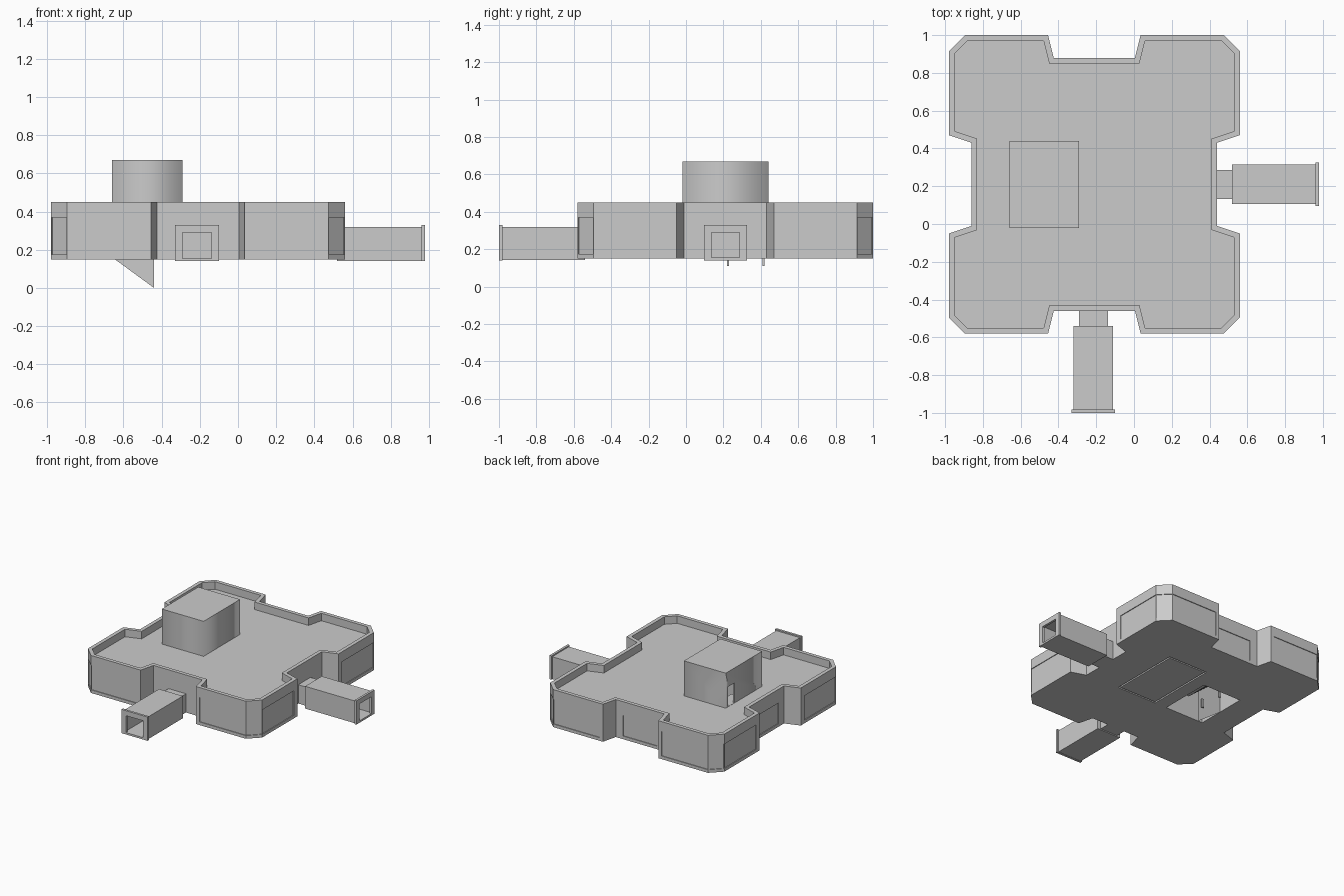
import bpy, bmesh, math
from mathutils import Vector, Matrix

if "Cube" in bpy.data.objects:
    bpy.data.objects.remove(bpy.data.objects["Cube"])

CX, CY = -0.21, 0.21


def finish(name, bm, mat=None):
    bmesh.ops.recalc_face_normals(bm, faces=bm.faces[:])
    if mat:
        bm.transform(mat)
    me = bpy.data.meshes.new(name)
    bm.to_mesh(me)
    bm.free()
    ob = bpy.data.objects.new(name, me)
    bpy.context.collection.objects.link(ob)
    return ob


def boxes(name, specs, mat=None):
    """One object from several (x0, x1, y0, y1, z0, z1) boxes."""
    bm = bmesh.new()
    for x0, x1, y0, y1, z0, z1 in specs:
        m = Matrix.Translation(((x0 + x1) / 2, (y0 + y1) / 2, (z0 + z1) / 2))
        m = m @ Matrix.Diagonal((x1 - x0, y1 - y0, z1 - z0, 1))
        bmesh.ops.create_cube(bm, size=1, matrix=m)
    return finish(name, bm, mat)


def prism(name, pts, z0, z1):
    bm = bmesh.new()
    f = bm.faces.new([bm.verts.new((x, y, z0)) for x, y in pts])
    r = bmesh.ops.extrude_face_region(bm, geom=[f])
    bmesh.ops.translate(bm, vec=(0, 0, z1 - z0),
                        verts=[v for v in r['geom'] if isinstance(v, bmesh.types.BMVert)])
    return finish(name, bm)


def cut(ob, cutter):
    m = ob.modifiers.new("cut", 'BOOLEAN')
    m.operation, m.solver, m.object = 'DIFFERENCE', 'EXACT', cutter
    bpy.context.view_layer.objects.active = ob
    bpy.ops.object.modifier_apply(modifier=m.name)
    bpy.data.objects.remove(cutter)


def inset(pts, d):
    """Offset a counter-clockwise polygon inwards by d."""
    out = []
    for i, p in enumerate(pts):
        p, a, b = Vector(p), Vector(pts[i - 1]), Vector(pts[(i + 1) % len(pts)])
        e1, e2 = (p - a).normalized(), (b - p).normalized()
        n1, n2 = Vector((-e1.y, e1.x)), Vector((-e2.y, e2.x))
        out.append(tuple(p + (n1 + n2) * d / (1 + n1.dot(n2))))
    return out


# outline: one quarter mirrored four times around the body centre
Q = [(0.65, 0.22), (0.77, 0.26), (0.77, 0.705), (0.685, 0.79), (0.245, 0.79), (0.215, 0.67)]
outline = []
for sx, sy in ((1, 1), (-1, 1), (-1, -1), (1, -1)):
    q = Q if sx * sy > 0 else Q[::-1]
    outline += [(CX + sx * x, CY + sy * y) for x, y in q]

# main body with sunken roof inside the parapet
body = prism("main_building", outline, 0.15, 0.45)
cut(body, prism("roof_cutter", inset(outline, 0.03), 0.39, 0.6))

# shallow wall panels on every lobe, corner and blank recess
D = 0.006
for sx in (1, -1):
    for sy in (1, -1):
        xs = sorted((CX + sx * 0.275, CX + sx * 0.683))
        ys = sorted((CY + sy * 0.305, CY + sy * 0.703))
        yw, xw = CY + sy * 0.79, CX + sx * 0.77
        cut(body, boxes("panel_cutter", [(*xs, yw - D, yw + D, 0.175, 0.37)]))
        cut(body, boxes("panel_cutter", [(xw - D, xw + D, *ys, 0.175, 0.37)]))
        m = Matrix.Translation((CX + sx * 0.7275, CY + sy * 0.7475, 0))
        m = m @ Matrix.Rotation(math.atan2(sy, sx), 4, 'Z')
        cut(body, boxes("corner_cutter", [(-D, D, -0.056, 0.056, 0.175, 0.37)], m))
cut(body, boxes("back_panel", [(CX - 0.15, CX + 0.15, 0.88 - D, 0.88 + D, 0.175, 0.34)]))
cut(body, boxes("left_panel", [(-0.86 - D, -0.86 + D, CY - 0.15, CY + 0.15, 0.175, 0.34)]))

# stairwell through the floor and roof, and a hatch outline under the floor
cut(body, boxes("well_cutter", [(-0.645, -0.305, 0.0, 0.425, 0.1, 0.5)]))
x0, x1, y0, y1, g = -0.2, 0.15, 0.0, 0.58, 0.012
for b in ((x0, x1, y0, y0 + g), (x0, x1, y1 - g, y1),
          (x0, x0 + g, y0 + g, y1 - g), (x1 - g, x1, y0 + g, y1 - g)):
    cut(body, boxes("hatch_groove", [(*b, 0.14, 0.165)]))

# stair tower with a doorway on the left; sides softly shaded
tower = boxes("stair_tower", [(-0.66, -0.29, -0.02, 0.44, 0.385, 0.67)])
cut(tower, boxes("room_cutter", [(-0.645, -0.305, 0.0, 0.425, 0.3, 0.65)]))
cut(tower, boxes("door_cutter", [(-0.7, -0.63, 0.33, 0.41, 0.392, 0.55)]))
bm = bmesh.new()
bm.from_mesh(tower.data)
for f in bm.faces:
    c = f.calc_center_median()
    f.smooth = abs(f.normal.z) < 0.5 and (c.x < -0.655 or c.x > -0.295 or c.y < -0.015 or c.y > 0.435)
for e in bm.edges:
    outer_corner = all(v.co.x in (min(v.co.x, -0.655), max(v.co.x, -0.295)) for v in e.verts)
    e.smooth = outer_corner and abs(e.verts[0].co.z - e.verts[1].co.z) > 0.2
bm.to_mesh(tower.data)
bm.free()

# stair flight up to the roof door, with a landing
N = 10
steps = []
for i in range(N):
    a, t = -0.31 - 0.027 * i, 0.17 + 0.022 * (i + 1)
    steps.append((a - 0.029, a, 0.215, 0.42, t - 0.03, t))
steps.append((-0.645, -0.575, 0.215, 0.425, 0.375, 0.39))
boxes("stair_flight", steps)

# thin triangular side sheet that drops below the floor, and two small pegs
bm = bmesh.new()
bm.faces.new([bm.verts.new(p) for p in
              ((-0.645, 0.2, 0.15), (-0.44, 0.2, 0.0), (-0.44, 0.2, 0.3), (-0.645, 0.2, 0.39))])
finish("stair_side_sheet", bm)
boxes("stair_pegs", [(-0.47, -0.45, y - 0.005, y + 0.005, 0.11, 0.18) for y in (0.225, 0.415)])

# entrance corridors: neck, tunnel, end frame and inner door
for name, pos, ang in (("front", (-0.215, -0.46, 0), -90), ("right", (0.44, 0.21, 0), 0)):
    m = Matrix.Translation(pos) @ Matrix.Rotation(math.radians(ang), 4, 'Z')
    boxes(name + "_neck", [(-0.004, 0.085, -0.077, 0.077, 0.15, 0.30)], m)
    tun = boxes(name + "_tunnel", [(0.08, 0.53, -0.105, 0.105, 0.142, 0.32)], m)
    cut(tun, boxes("tunnel_cutter", [(0.1, 0.6, -0.09, 0.09, 0.155, 0.305)], m))
    frame = boxes(name + "_end_frame", [(0.522, 0.54, -0.115, 0.115, 0.14, 0.33)], m)
    cut(frame, boxes("frame_cutter", [(0.4, 0.6, -0.075, 0.075, 0.155, 0.29)], m))
    boxes(name + "_door", [(0.098, 0.106, -0.065, 0.065, 0.156, 0.285),
                           (0.106, 0.112, -0.048, -0.042, 0.215, 0.225)], m)
